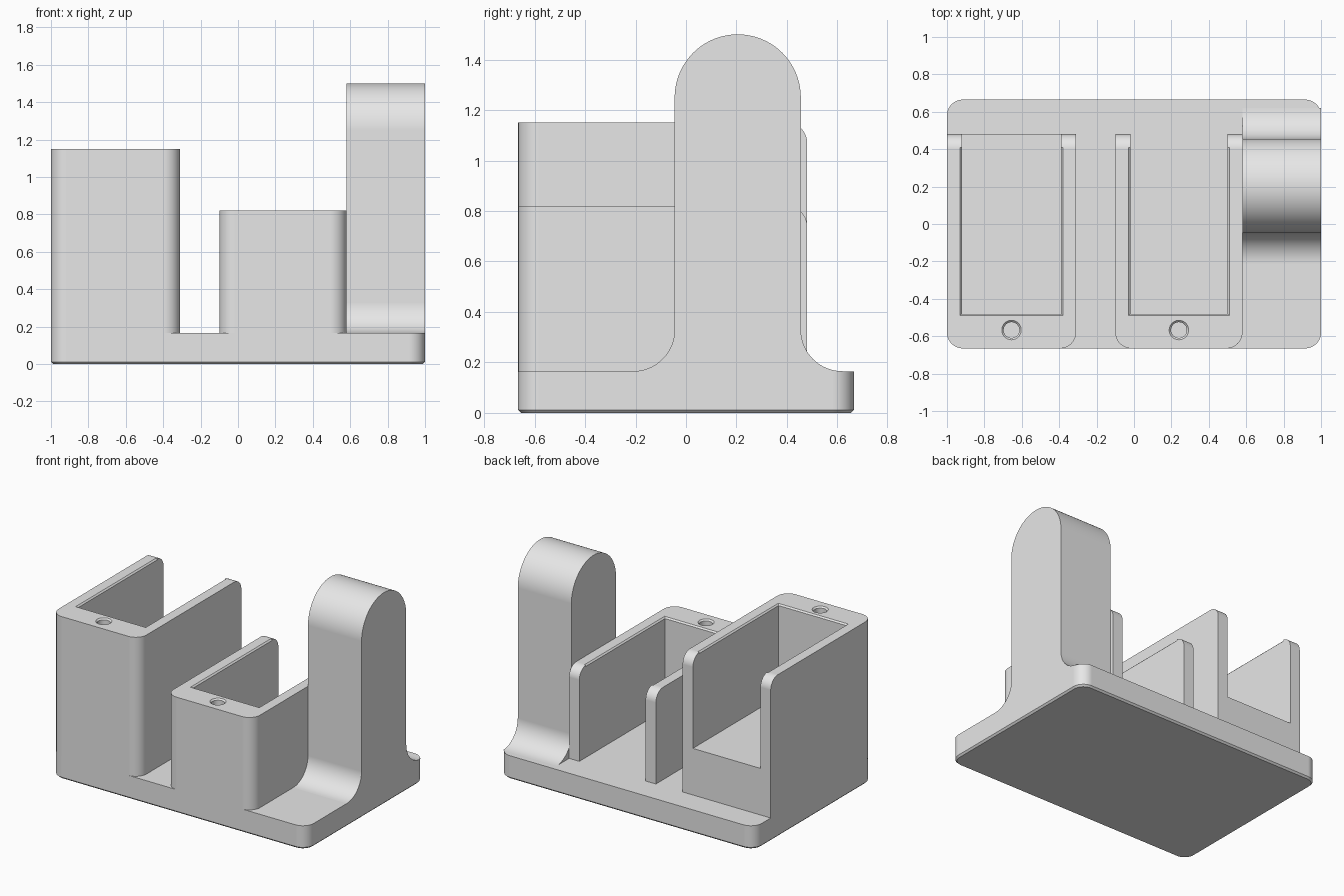
import bpy, bmesh
from math import sin, cos, radians

cube = bpy.data.objects.get("Cube")
if cube:
    bpy.data.objects.remove(cube, do_unlink=True)

grey = bpy.data.materials.new("plain_grey")
grey.use_nodes = True
grey.diffuse_color = (0.8, 0.8, 0.8, 1)
grey.node_tree.nodes["Principled BSDF"].inputs["Base Color"].default_value = (0.8, 0.8, 0.8, 1)

BASE_TOP = 0.165
FRONT, BACK = -0.665, 0.48
CORNER = 0.085


def arc(cx, cy, r, start, end, steps=16):
    angles = [radians(start + (end - start) * i / steps) for i in range(steps + 1)]
    return [(cx + r * cos(a), cy + r * sin(a)) for a in angles]


def rounded_rect(hx, hy, r):
    x, y = hx - r, hy - r
    return (arc(x, y, r, 0, 90) + arc(-x, y, r, 90, 180)
            + arc(-x, -y, r, 180, 270) + arc(x, -y, r, 270, 360))


def rect(x0, x1, y0, y1):
    return [(x0, y0), (x1, y0), (x1, y1), (x0, y1)]


def at_z(points, z):
    return [(a, b, z) for a, b in points]


def at_x(points, x):
    return [(x, a, b) for a, b in points]


def loft(name, rings, bevel_rule=None):
    """Closed solid through rings with equal point counts."""
    bm = bmesh.new()
    loops = [[bm.verts.new(p) for p in ring] for ring in rings]
    n = len(loops[0])
    for low, high in zip(loops, loops[1:]):
        for i in range(n):
            j = (i + 1) % n
            bm.faces.new((low[i], low[j], high[j], high[i]))
    bm.faces.new(loops[0][::-1])
    bm.faces.new(loops[-1])
    bmesh.ops.recalc_face_normals(bm, faces=bm.faces)
    if bevel_rule:
        edges = [e for e in bm.edges if bevel_rule(e)]
        bmesh.ops.bevel(bm, geom=edges, offset=CORNER, offset_type='OFFSET',
                        segments=14, profile=0.5, affect='EDGES')
    mesh = bpy.data.meshes.new(name)
    bm.to_mesh(mesh)
    bm.free()
    mesh.materials.append(grey)
    obj = bpy.data.objects.new(name, mesh)
    bpy.context.collection.objects.link(obj)
    return obj


def activate(obj):
    bpy.ops.object.select_all(action='DESELECT')
    obj.select_set(True)
    bpy.context.view_layer.objects.active = obj


def cut(obj, cutter):
    cutter.hide_render = True
    mod = obj.modifiers.new("cut", 'BOOLEAN')
    mod.operation = 'DIFFERENCE'
    mod.solver = 'EXACT'
    mod.object = cutter
    activate(obj)
    bpy.ops.object.modifier_apply(modifier=mod.name)
    bpy.data.objects.remove(cutter, do_unlink=True)


def finish(obj):
    activate(obj)
    bpy.ops.object.shade_smooth_by_angle(angle=radians(30))
    mod = obj.modifiers.new("clean_shading", 'WEIGHTED_NORMAL')
    mod.keep_sharp = True


def front_upright(edge):
    a, b = (v.co for v in edge.verts)
    return abs(a.z - b.z) > 0.1 and max(a.y, b.y) < FRONT + 0.001


def holder(name, x0, x1, top, floor):
    # Side profile with a rounded upper back corner, and rounded front uprights
    side = [(BACK, BASE_TOP), (FRONT, BASE_TOP), (FRONT, top)]
    side += arc(BACK - 0.08, top - 0.08, 0.08, 90, 0)
    body = loft(name, [at_x(side, x0), at_x(side, x1)], front_upright)
    # Pocket open to the back, with a small chamfer round its mouth
    px0, px1, py = x0 + 0.08, x1 - 0.08, -0.48
    pocket = rect(px0, px1, py, BACK + 0.2)
    cut(body, loft("pocket_cutter", [at_z(pocket, floor), at_z(pocket, top + 0.1)]))
    rings = []
    for grow, dz in ((-0.01, -0.02), (0.02, 0.01)):
        mouth = rect(px0 - grow, px1 + grow, py - grow, BACK - 0.07)
        rings.append(at_z(mouth, top + dz))
    cut(body, loft("mouth_cutter", rings))
    # Small round recess in the front rim
    cx = (x0 + x1) / 2
    rings = [at_z(arc(cx, -0.567, r, 0, 352.5, 47), top + dz)
             for r, dz in ((0.042, -0.06), (0.042, -0.01), (0.062, 0.01))]
    cut(body, loft("recess_cutter", rings))
    finish(body)


# Base plate with rounded corners and a chamfered underside
c = 0.012
outer = rounded_rect(1, 0.665, CORNER)
inner = rounded_rect(1 - c, 0.665 - c, CORNER - c)
finish(loft("base_plate", [at_z(inner, 0), at_z(outer, c), at_z(outer, BASE_TOP)]))

# Two pocket holders
holder("tall_holder", -1, -0.31, 1.15, 0.495)
holder("short_holder", -0.10, 0.58, 0.82, BASE_TOP - 0.05)

# Round-topped tower with fillets flaring into the base
f = 0.165
profile = arc(-0.045 - f, BASE_TOP + f, f, -90, 0)
profile += arc(0.205, 1.25, 0.25, 180, 0, 40)
profile += arc(0.455 + f, BASE_TOP + f, f, 180, 270)
finish(loft("tower", [at_x(profile, 0.58), at_x(profile, 1)]))
